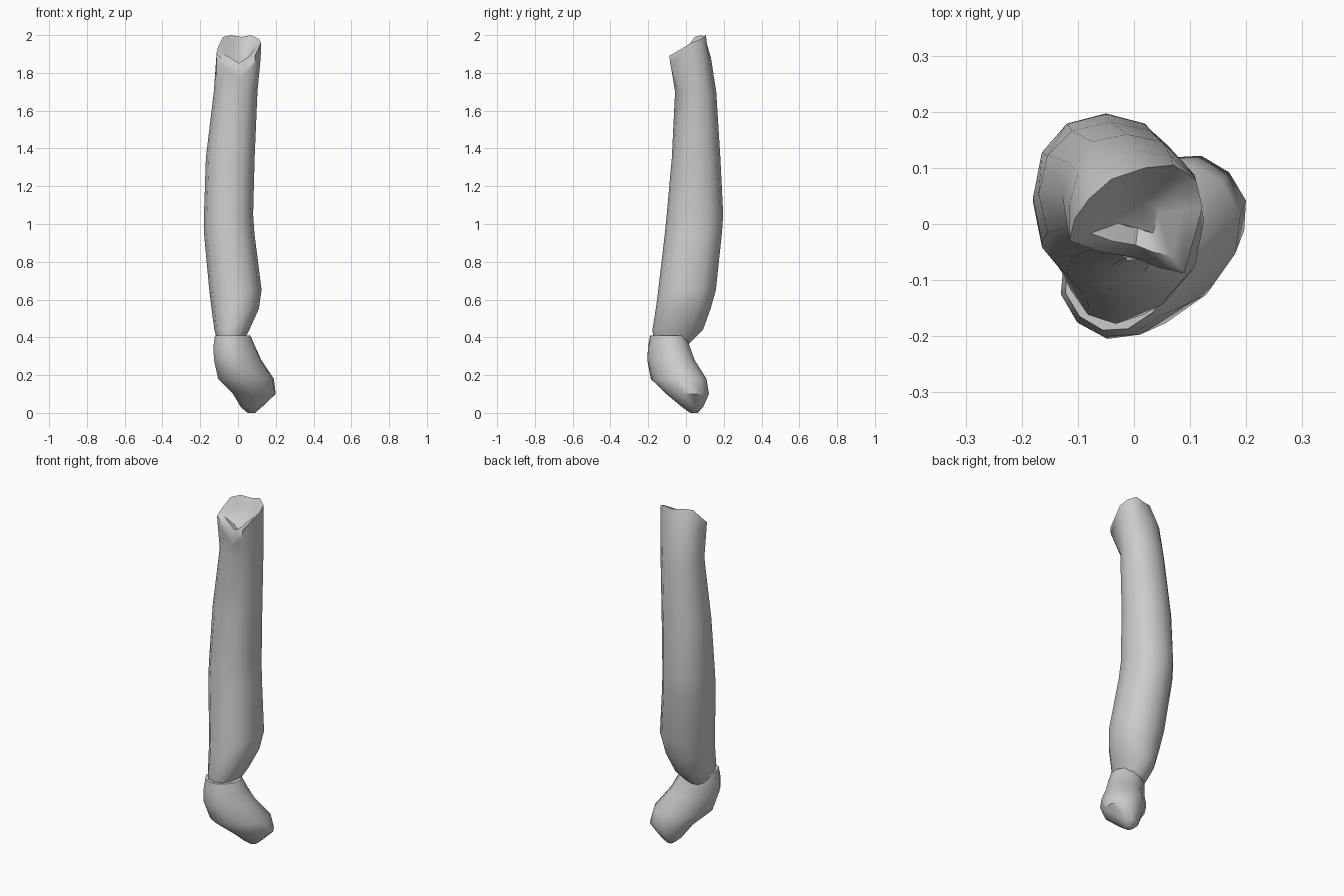
import bpy, bmesh, math
from mathutils import Vector

if "Cube" in bpy.data.objects:
    bpy.data.objects.remove(bpy.data.objects["Cube"])

N = 12
R2 = math.sqrt(0.5)

def ring(z, a0, a1, b0, b1, turn=False, power=0.9):
    """Rounded section inside a bounding box; turn=True uses the diagonal axes."""
    pts = []
    for i in range(N):
        t = 2 * math.pi * i / N
        c, s = math.cos(t), math.sin(t)
        a = (a0 + a1) / 2 + (a1 - a0) / 2 * math.copysign(abs(c) ** power, c)
        b = (b0 + b1) / 2 + (b1 - b0) / 2 * math.copysign(abs(s) ** power, s)
        if turn:
            a, b = (a + b) * R2, (a - b) * R2
        pts.append(Vector((a, b, z)))
    return pts

def loft(name, rings):
    bm = bmesh.new()
    loops = [[bm.verts.new(p) for p in r] for r in rings]
    for lo, hi in zip(loops, loops[1:]):
        for i in range(N):
            j = (i + 1) % N
            bm.faces.new((lo[i], lo[j], hi[j], hi[i]))
    bm.faces.new(loops[0])
    bm.faces.new(loops[-1])
    bmesh.ops.recalc_face_normals(bm, faces=bm.faces)
    me = bpy.data.meshes.new(name)
    bm.to_mesh(me)
    bm.free()
    ob = bpy.data.objects.new(name, me)
    bpy.context.collection.objects.link(ob)
    bpy.ops.object.select_all(action='DESELECT')
    ob.select_set(True)
    bpy.context.view_layer.objects.active = ob
    bpy.ops.object.shade_smooth_by_angle(angle=math.radians(50))
    return ob

# Long limb: z, x range, y range
sections = [
    (0.33, -0.09, 0.01, -0.15, -0.02),
    (0.38, -0.11, 0.03, -0.17, 0.03),
    (0.44, -0.125, 0.06, -0.178, 0.09),
    (0.55, -0.14, 0.11, -0.16, 0.13),
    (0.65, -0.152, 0.125, -0.147, 0.158),
    (0.95, -0.18, 0.087, -0.112, 0.19),
    (1.05, -0.18, 0.08, -0.102, 0.197),
    (1.35, -0.17, 0.088, -0.075, 0.182),
    (1.70, -0.128, 0.103, -0.058, 0.16),
]
rings = [ring(*s) for s in sections]

# Slanted rim with a front notch, and the scooped hollow inside it
rim = [Vector(p) for p in (
    (0.122, 0.03, 1.96), (0.11, 0.08, 1.98), (0.07, 0.105, 2.0),
    (0.02, 0.10, 1.99), (-0.04, 0.08, 2.0), (-0.08, 0.045, 1.99),
    (-0.105, 0.01, 1.94), (-0.115, -0.03, 1.90), (-0.06, -0.05, 1.86),
    (0.0, -0.06, 1.80), (0.045, -0.078, 1.84), (0.09, -0.088, 1.89))]
shoulder = ring(1.88, -0.115, 0.12, -0.06, 0.132)
for s, r in zip(shoulder, rim):
    s.z = min(1.88, r.z - 0.04)
    if r.y < 0:
        s.x, s.y = r.x, r.y + 0.004
rings += [shoulder, rim]
for f, z in ((0.7, 1.90), (0.3, 1.85)):
    mid = Vector((0.01, 0.015, z))
    rings.append([mid + Vector(((p.x - mid.x) * f, (p.y - mid.y) * f,
                                (p.z - mid.z) * f * 0.7)) for p in rim])
loft("limb", rings)

# Bent end piece, running diagonally down to back right
foot = [
    (0.0, 0.06, 0.10, 0.0, 0.04),
    (0.03, 0.02, 0.13, -0.03, 0.08),
    (0.10, -0.05, 0.185, -0.05, 0.16),
    (0.18, -0.16, 0.165, -0.065, 0.18),
    (0.28, -0.195, 0.08, -0.05, 0.16),
    (0.35, -0.195, 0.04, -0.05, 0.15),
    (0.41, -0.185, 0.01, -0.04, 0.135),
]
loft("bent_end", [ring(*s, turn=True) for s in foot])
